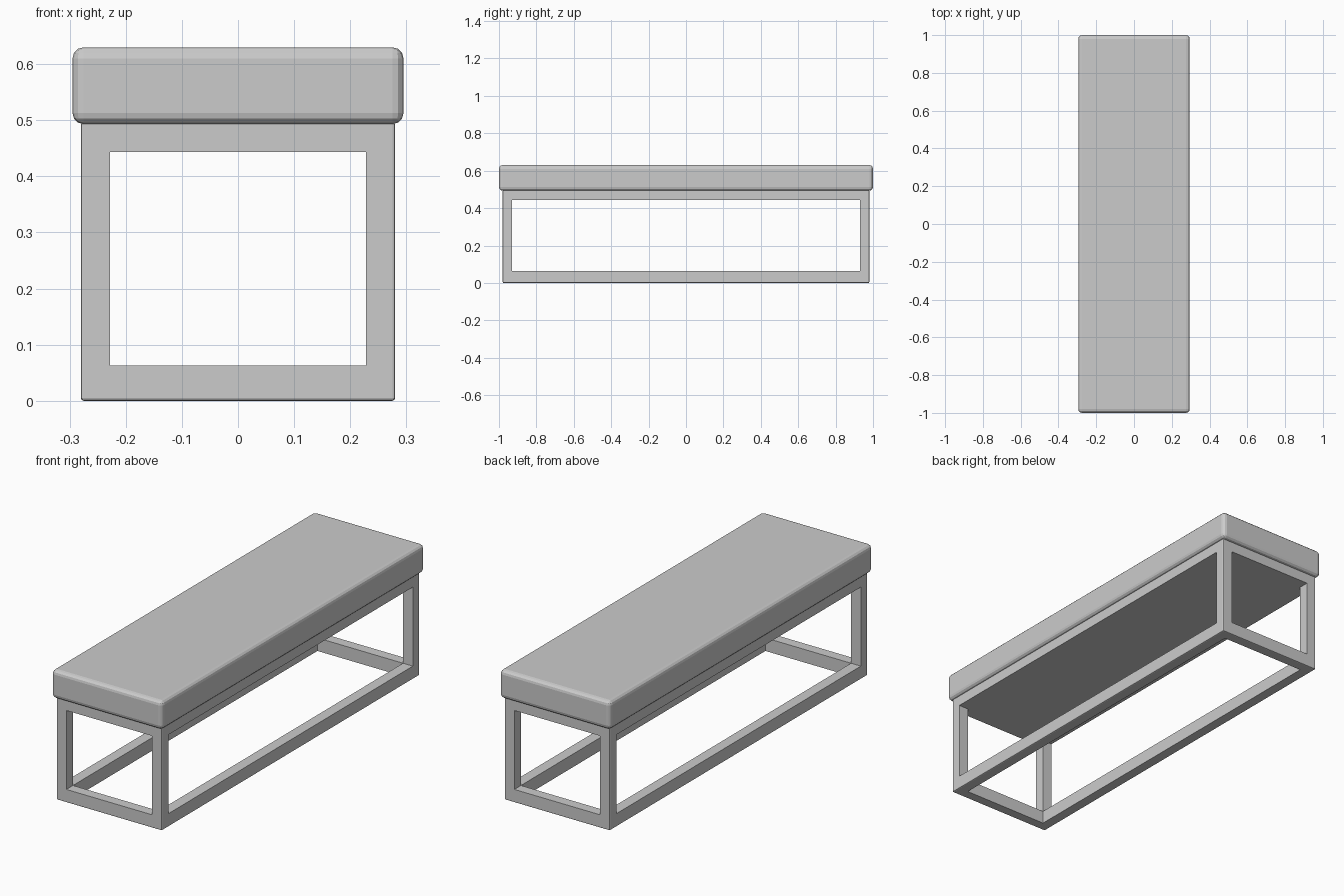
import bpy
import bmesh

if "Cube" in bpy.data.objects:
    bpy.data.objects.remove(bpy.data.objects["Cube"], do_unlink=True)

grey = bpy.data.materials.new("light_grey")
grey.use_nodes = True
colour = (0.6, 0.6, 0.6, 1)
grey.diffuse_color = colour
grey.node_tree.nodes["Principled BSDF"].inputs["Base Color"].default_value = colour


def box(name, half_x, half_y, low, high, bevel=0, segments=1):
    """Box centred on x and y, with optional rounded edges."""
    bm = bmesh.new()
    bmesh.ops.create_cube(bm, size=2)
    for v in bm.verts:
        v.co.x *= half_x
        v.co.y *= half_y
        v.co.z = high if v.co.z > 0 else low
    if bevel:
        bmesh.ops.bevel(bm, geom=bm.edges[:], offset=bevel, segments=segments,
                        profile=0.5, affect='EDGES')
    mesh = bpy.data.meshes.new(name)
    bm.to_mesh(mesh)
    bm.free()
    mesh.materials.append(grey)
    obj = bpy.data.objects.new(name, mesh)
    bpy.context.collection.objects.link(obj)
    return obj


# Upholstered seat pad with softly rounded edges
box("seat_cushion", 0.295, 1.0, 0.493, 0.63, 0.02, 3)

# Open base: square posts, bottom rails and a solid slab under the cushion
frame = box("base_frame", 0.28, 0.98, 0, 0.497, 0.005, 2)
IN_X, IN_Y, IN_LOW, IN_HIGH = 0.228, 0.93, 0.063, 0.443
cutters = [
    box("end_opening_cutter", IN_X, 1.2, IN_LOW, IN_HIGH),
    box("side_opening_cutter", 0.5, IN_Y, IN_LOW, IN_HIGH),
    box("floor_opening_cutter", IN_X, IN_Y, -0.1, IN_HIGH),
]
for cutter in cutters:
    cutter.hide_render = True
    cut = frame.modifiers.new(cutter.name, 'BOOLEAN')
    cut.operation = 'DIFFERENCE'
    cut.solver = 'EXACT'
    cut.object = cutter

# Bake the openings, then drop the cutters
bpy.context.view_layer.update()
evaluated = frame.evaluated_get(bpy.context.evaluated_depsgraph_get())
baked = bpy.data.meshes.new_from_object(evaluated)
frame.modifiers.clear()
frame.data = baked
for cutter in cutters:
    bpy.data.objects.remove(cutter, do_unlink=True)
